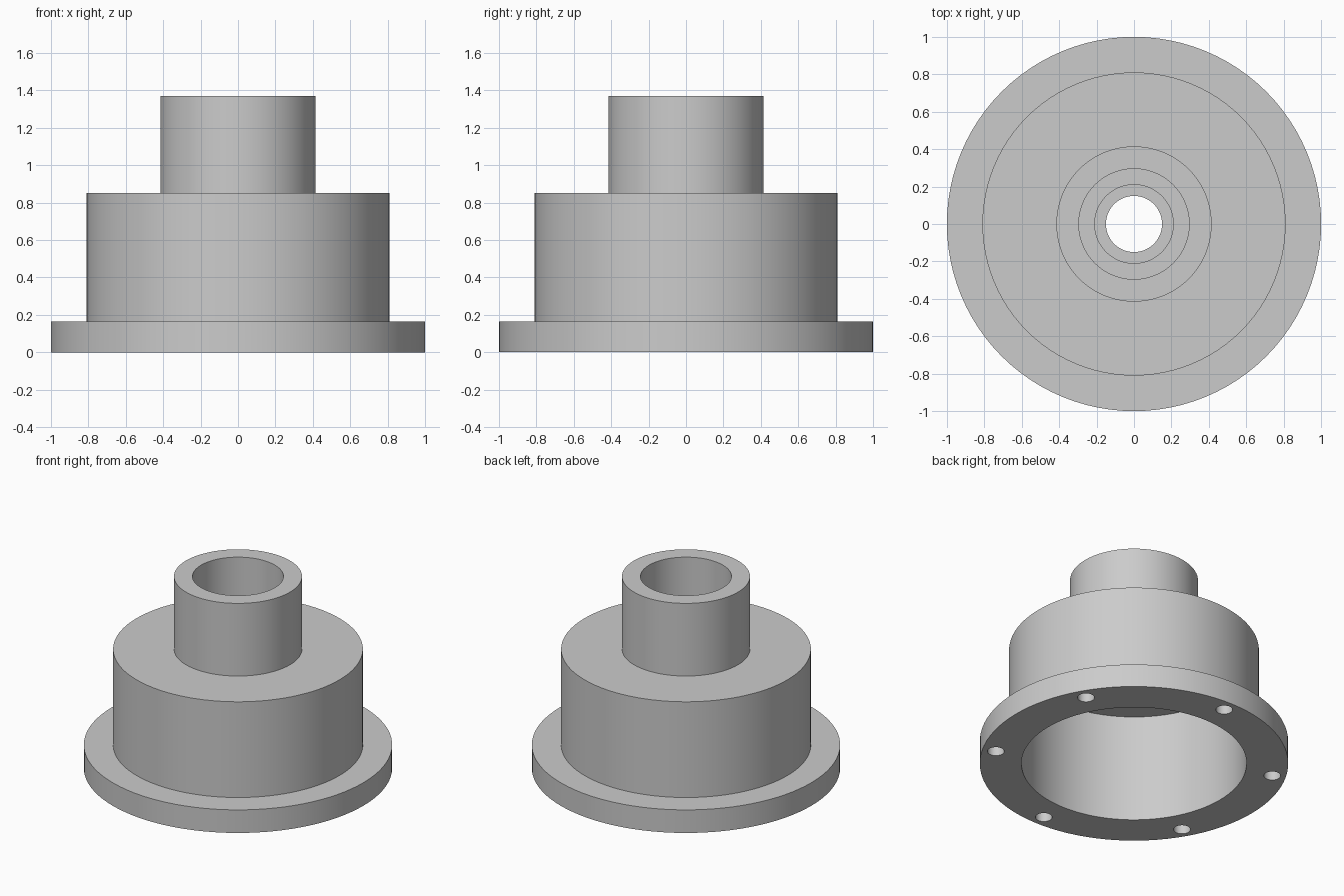
import bpy
import bmesh
from math import cos, sin, radians, pi
from mathutils import Matrix

cube = bpy.data.objects.get("Cube")
if cube:
    bpy.data.objects.remove(cube, do_unlink=True)

SEGMENTS = 96
FLANGE_TOP, BODY_TOP, NECK_TOP = 0.165, 0.85, 1.37
BOLT_CIRCLE, BOLT_RADIUS, BOLT_DEPTH = 0.91, 0.055, 0.11

steel = bpy.data.materials.new("grey metal")
steel.use_nodes = True
steel.diffuse_color = (0.6, 0.6, 0.6, 1)
steel.node_tree.nodes["Principled BSDF"].inputs["Base Color"].default_value = (0.6, 0.6, 0.6, 1)


def add_object(name, bm):
    bmesh.ops.recalc_face_normals(bm, faces=bm.faces)
    mesh = bpy.data.meshes.new(name)
    bm.to_mesh(mesh)
    bm.free()
    obj = bpy.data.objects.new(name, mesh)
    mesh.materials.append(steel)
    bpy.context.collection.objects.link(obj)
    return obj


def lathe(name, profile):
    """Turn a closed (radius, height) profile around the z axis."""
    bm = bmesh.new()
    rings = [[bm.verts.new((r * cos(2 * pi * i / SEGMENTS), r * sin(2 * pi * i / SEGMENTS), z))
              for i in range(SEGMENTS)] for r, z in profile]
    for k, low in enumerate(rings):
        high = rings[(k + 1) % len(rings)]
        for i in range(SEGMENTS):
            j = (i + 1) % SEGMENTS
            bm.faces.new((low[i], low[j], high[j], high[i]))
    return add_object(name, bm)


# Housing: flange, hollow body and neck with a stepped bore
housing = lathe("flanged_housing", [
    (0.73, 0), (1, 0), (1, FLANGE_TOP),
    (0.81, FLANGE_TOP), (0.81, BODY_TOP),
    (0.415, BODY_TOP), (0.415, NECK_TOP),
    (0.295, NECK_TOP), (0.295, 0.95),
    (0.21, 0.95), (0.21, BODY_TOP),
    (0.15, BODY_TOP), (0.15, 0.77), (0.73, 0.77),
])

# Six blind bolt holes in the underside of the flange
bm = bmesh.new()
for n in range(6):
    angle = radians(30 + 60 * n)
    place = Matrix.Translation((BOLT_CIRCLE * cos(angle), BOLT_CIRCLE * sin(angle), 0))
    bmesh.ops.create_cone(bm, cap_ends=True, segments=32, radius1=BOLT_RADIUS,
                          radius2=BOLT_RADIUS, depth=2 * BOLT_DEPTH, matrix=place)
cutter = add_object("bolt_hole_cutter", bm)
cutter.hide_render = True

cut = housing.modifiers.new("bolt holes", "BOOLEAN")
cut.operation = "DIFFERENCE"
cut.solver = "EXACT"
cut.object = cutter

# Apply the cut, drop the cutter and smooth the round walls
bpy.ops.object.select_all(action="DESELECT")
housing.select_set(True)
bpy.context.view_layer.objects.active = housing
bpy.ops.object.modifier_apply(modifier=cut.name)
bpy.data.objects.remove(cutter, do_unlink=True)
bpy.ops.object.shade_smooth_by_angle(angle=radians(30))
